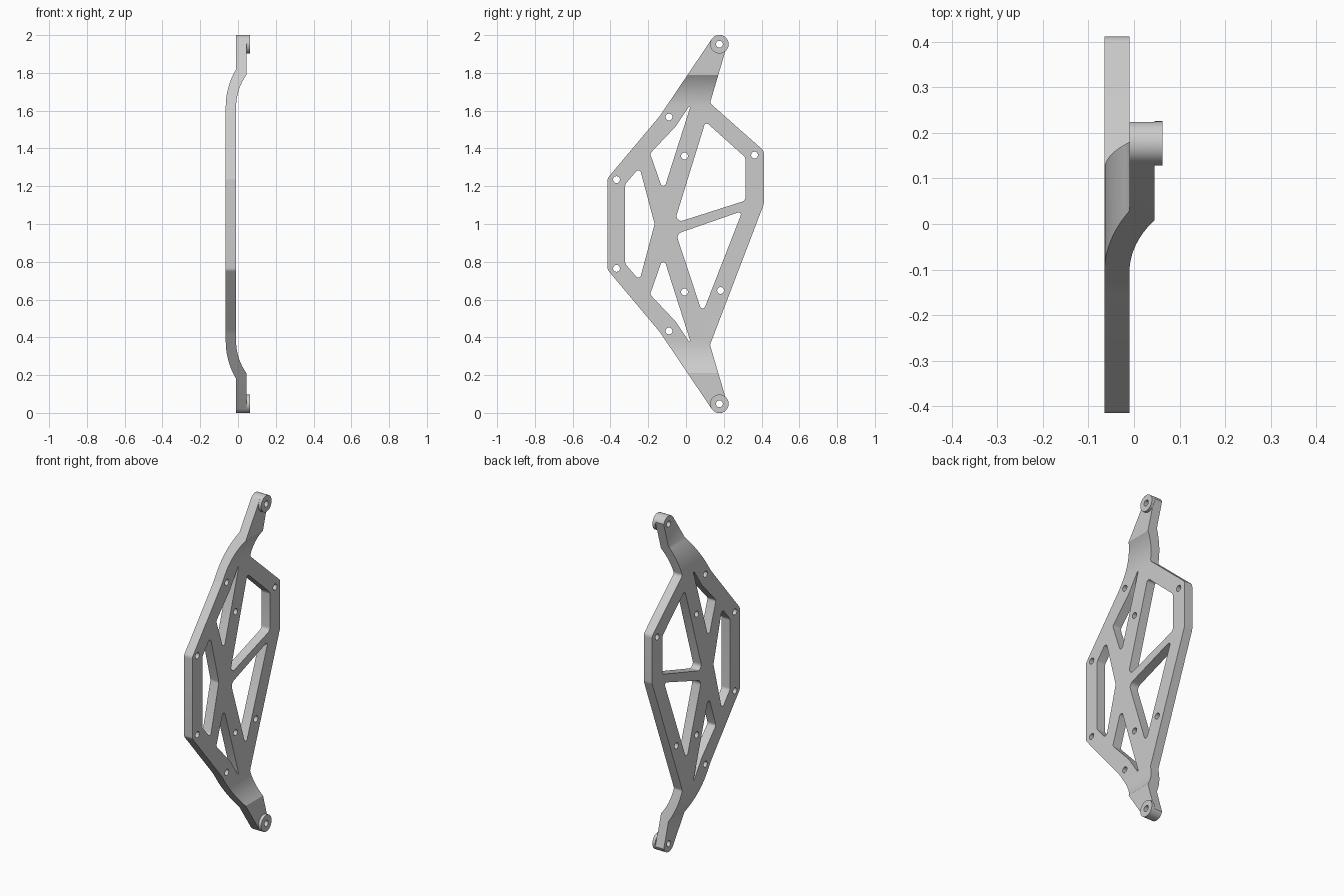
import bpy, bmesh, math
from mathutils import Vector, Matrix

cube = bpy.data.objects.get("Cube")
if cube:
    bpy.data.objects.remove(cube, do_unlink=True)

grey = bpy.data.materials.new("satin grey")
grey.use_nodes = True
COLOUR = (0.6, 0.6, 0.6, 1)
grey.diffuse_color = COLOUR
grey.node_tree.nodes["Principled BSDF"].inputs["Base Color"].default_value = COLOUR

EYE = (0.177, 1.952)      # centre of the upper mounting eye
EYE_R = 0.049
HOLE_R = 0.018


def flip(points):
    """Mirror points about mid height, keeping their winding."""
    return [(p[0], 2 - p[1], *p[2:]) for p in reversed(points)]


def arc(centre, r, start, end, n):
    step = math.radians(end - start) / n
    a = math.radians(start)
    return [(centre[0] + r * math.cos(a + i * step),
             centre[1] + r * math.sin(a + i * step)) for i in range(n + 1)]


def circle(centre, r):
    return arc(centre, r, 0, 360, 32)[:-1]


def rounded(points, steps=6):
    """Fillet every corner that carries a radius as its third value."""
    out = []
    for i, p in enumerate(points):
        here = Vector(p[:2])
        if len(p) < 3:
            out.append(here)
            continue
        a = (Vector(points[i - 1][:2]) - here).normalized()
        b = (Vector(points[(i + 1) % len(points)][:2]) - here).normalized()
        half = a.angle(b) / 2
        mid = here + (a + b).normalized() * p[2] / math.sin(half)
        reach = p[2] / math.tan(half)
        u, v = here + a * reach - mid, here + b * reach - mid
        turn = u.angle_signed(v)
        out += [mid + Matrix.Rotation(-turn * k / steps, 2) @ u
                for k in range(steps + 1)]
    return out


def prism(name, loops, low, high, place):
    """Fill an outline with holes and extrude it from low to high."""
    bm = bmesh.new()
    edges = []
    for loop in loops:
        vs = [bm.verts.new(place(p[0], p[1], low)) for p in loop]
        edges += [bm.edges.new((vs[i - 1], vs[i])) for i in range(len(vs))]
    bmesh.ops.triangle_fill(bm, edges=edges, use_beauty=True)
    up = Vector(place(0, 0, high)) - Vector(place(0, 0, low))
    new = bmesh.ops.extrude_face_region(bm, geom=bm.faces[:], use_keep_orig=True)
    bmesh.ops.translate(bm, vec=up, verts=[g for g in new["geom"]
                                           if isinstance(g, bmesh.types.BMVert)])
    bmesh.ops.recalc_face_normals(bm, faces=bm.faces[:])
    mesh = bpy.data.meshes.new(name)
    bm.to_mesh(mesh)
    bm.free()
    mesh.materials.append(grey)
    obj = bpy.data.objects.new(name, mesh)
    bpy.context.collection.objects.link(obj)
    return obj


def side_on(y, z, x):
    return (x, y, z)


def edge_on(x, z, y):
    return (x, y, z)


# Outer silhouette: two tapering arms joined by an angular frame
eye_arc = arc(EYE, EYE_R, 18, 146, 16)
left_edge = [(-0.14, 1.57, 0.3), (-0.415, 1.243, 0.03)]
neck = (0.127, 1.64, 0.02)
outline = (eye_arc + left_edge + flip(left_edge) + flip(eye_arc)
           + flip([neck]) + [(0.412, 1.105, 0.05), (0.412, 1.388, 0.03), neck])

# Lightening windows
sliver = [(0.03, 1.643, 0.004), (-0.055, 1.516, 0.1),
          (-0.19, 1.373, 0.018), (-0.12, 1.172, 0.014)]
left_top = [(-0.166, 1.0, 0.03), (-0.246, 1.3, 0.015), (-0.322, 1.21, 0.025)]
left_window = left_top + flip(left_top[1:])
upper_window = [(0.103, 1.542, 0.014), (0.315, 1.352, 0.03),
                (0.315, 1.124, 0.025), (-0.063, 1.003, 0.025)]
lower_window = [(0.299, 1.069, 0.012), (0.087, 0.526, 0.014),
                (-0.052, 0.947, 0.03)]
windows = [sliver, flip(sliver), left_window, upper_window, lower_window]

# Screw holes, mostly in mirrored pairs
screws = [(-0.368, 1.235), (-0.09, 1.566), (-0.008, 1.36), EYE]
screws += flip(screws) + [(0.363, 1.365), (0.183, 0.648)]

loops = [rounded(outline)] + [rounded(w) for w in windows]
loops += [circle(c, HOLE_R) for c in screws]
plate = prism("side_plate", loops, -0.2, 0.2, side_on)


# Joggled thickness profile: the ends step outward through a curved bend
def bend(x, start, end):
    """Curve that leaves x upright and ends one step to the right."""
    step, rise = 0.055, end - start
    r = (step * step + rise * rise) / (2 * step)
    sweep = math.degrees(math.asin(rise / r))
    return arc((x + r, start), r, 180, 180 - sweep, 12)


outer = bend(-0.065, 1.62, 1.82) + [(-0.01, 2.1)]
inner = [(0.045, 2.1)] + bend(-0.01, 1.62, 1.79)[::-1]
profile = prism("bend_cutter", [outer + inner + flip(outer + inner)],
                -0.6, 0.6, edge_on)
profile.hide_render = True
cut = plate.modifiers.new("joggle", "BOOLEAN")
cut.operation = "INTERSECT"
cut.solver = "EXACT"
cut.object = profile
graph = bpy.context.evaluated_depsgraph_get()
shaped = bpy.data.meshes.new_from_object(plate.evaluated_get(graph))
plate.modifiers.clear()
plate.data = shaped
bpy.data.objects.remove(profile, do_unlink=True)

# Raised bosses around the two mounting eyes
parts = [plate]
for name, (y, z) in (("upper_boss", EYE), ("lower_boss", (EYE[0], 2 - EYE[1]))):
    rings = [circle((y, z), EYE_R), circle((y, z), HOLE_R)]
    parts.append(prism(name, rings, 0.045, 0.063, side_on))

bpy.ops.object.select_all(action="DESELECT")
for part in parts:
    part.select_set(True)
bpy.context.view_layer.objects.active = plate
bpy.ops.object.shade_smooth_by_angle(angle=math.radians(30))
